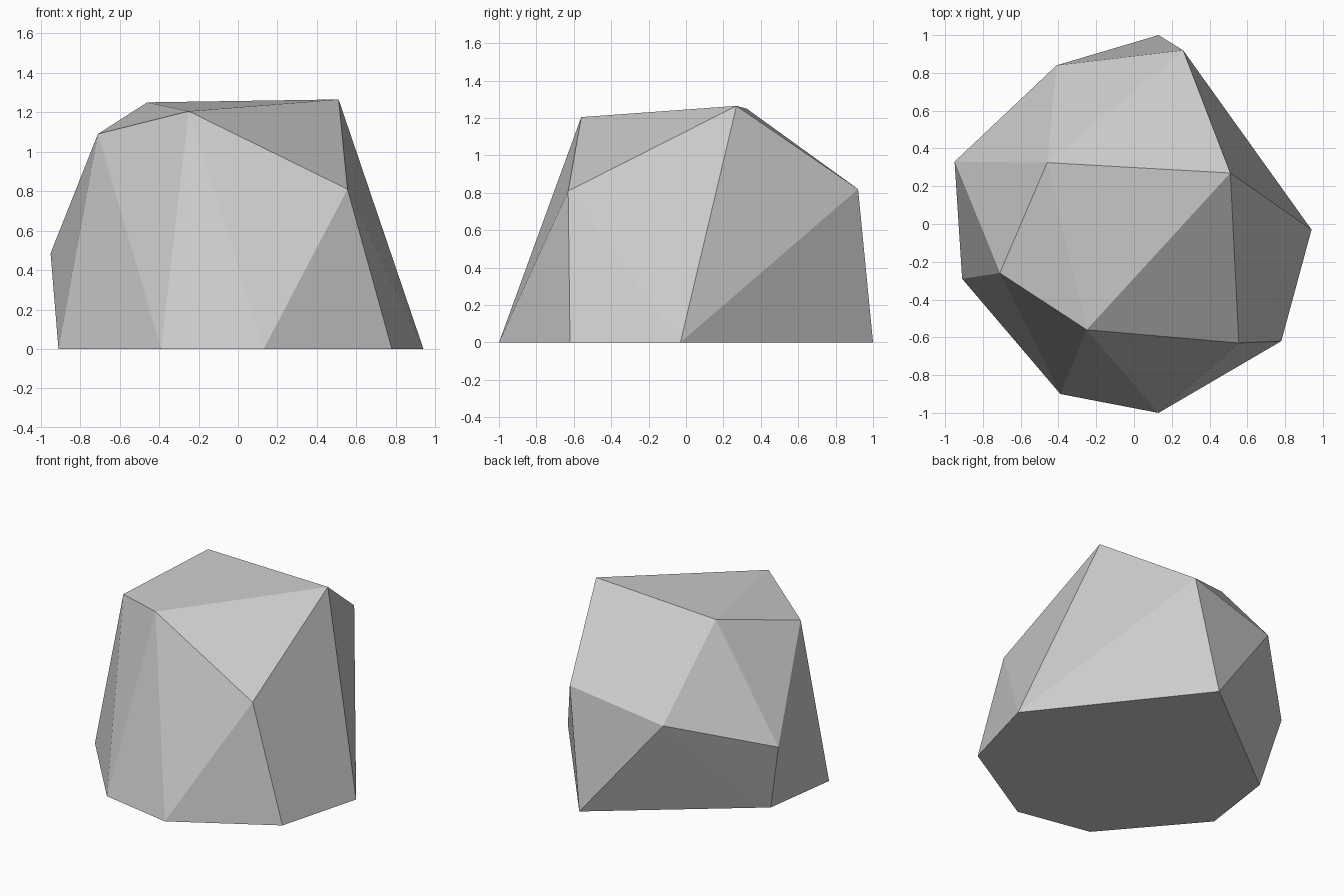
import bpy
import bmesh
import math

# Remove the default object
default = bpy.data.objects.get("Cube")
if default:
    bpy.data.objects.remove(default, do_unlink=True)

# Ground outline of the boulder, anticlockwise
base_outline = [(0.13, -1.0), (0.78, -0.62), (0.94, -0.03), (0.13, 1.0),
                (-0.835, 0.25), (-0.91, -0.29), (-0.39, -0.90)]

# Corners around the shoulders
shoulder_corners = [(0.555, -0.63, 0.81), (0.26, 0.92, 0.82),
                    (-0.41, 0.84, 0.685), (-0.95, 0.33, 0.485)]

# Corners of the crown
crown_corners = [(-0.25, -0.56, 1.205), (0.51, 0.27, 1.265),
                 (-0.46, 0.325, 1.25), (-0.71, -0.26, 1.09)]

# Stone material
stone = bpy.data.materials.new("grey_stone")
stone.use_nodes = True
colour = (0.6, 0.6, 0.6, 1.0)
stone.diffuse_color = colour
for node in stone.node_tree.nodes:
    if node.type == "BSDF_PRINCIPLED":
        node.inputs["Base Color"].default_value = colour
        node.inputs["Roughness"].default_value = 0.9

# Faceted boulder: the hull around all corners
bm = bmesh.new()
corners = [(x, y, 0.0) for x, y in base_outline] + shoulder_corners + crown_corners
for corner in corners:
    bm.verts.new(corner)
bmesh.ops.convex_hull(bm, input=bm.verts[:])

# Merge the flat underside into one face
underside = [e for e in bm.edges
             if len(e.link_faces) == 2 and e.calc_face_angle() < math.radians(0.1)]
bmesh.ops.dissolve_edges(bm, edges=underside, use_verts=False)
bmesh.ops.recalc_face_normals(bm, faces=bm.faces[:])

mesh = bpy.data.meshes.new("boulder")
bm.to_mesh(mesh)
bm.free()
mesh.materials.append(stone)
boulder = bpy.data.objects.new("boulder", mesh)
bpy.context.scene.collection.objects.link(boulder)
